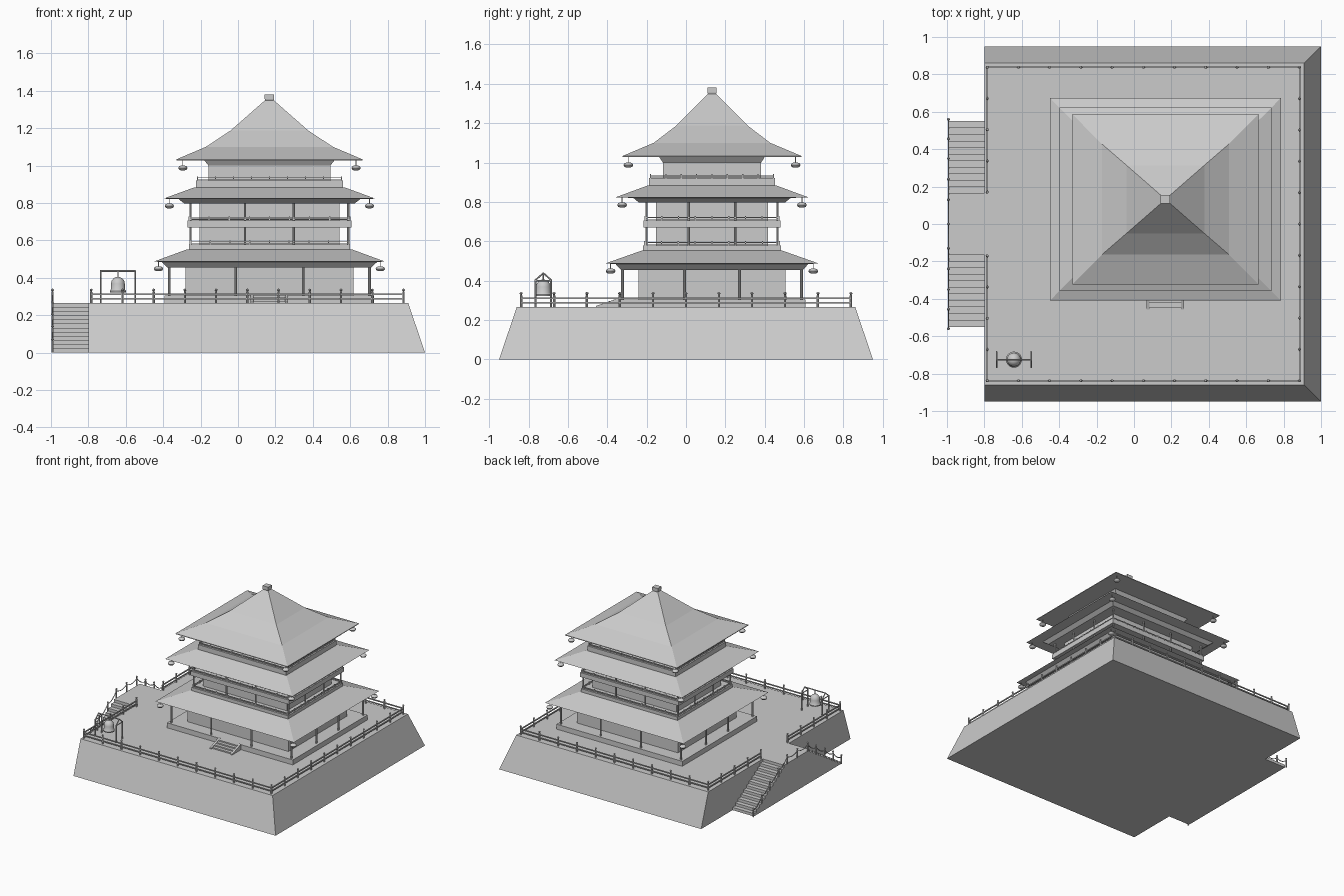
import bpy, bmesh, math
from mathutils import Vector, Matrix

if "Cube" in bpy.data.objects:
    bpy.data.objects.remove(bpy.data.objects["Cube"])

CX, CY = 0.168, 0.132      # pavilion centre
Z0 = 0.265                 # terrace top


def finish(bm, name, smooth=False):
    bmesh.ops.recalc_face_normals(bm, faces=bm.faces)
    me = bpy.data.meshes.new(name)
    bm.to_mesh(me)
    bm.free()
    ob = bpy.data.objects.new(name, me)
    bpy.context.collection.objects.link(ob)
    if smooth:
        bpy.context.view_layer.objects.active = ob
        ob.select_set(True)
        bpy.ops.object.shade_smooth_by_angle(angle=math.radians(40))
        ob.select_set(False)
    return ob


def loft(bm, rings):
    """Closed solid through rings of points."""
    vs = [[bm.verts.new(p) for p in r] for r in rings]
    n = len(vs[0])
    for a, b in zip(vs, vs[1:]):
        for i in range(n):
            j = (i + 1) % n
            bm.faces.new((a[i], a[j], b[j], b[i]))
    bm.faces.new(vs[0][::-1])
    bm.faces.new(vs[-1])


def rect(x0, x1, y0, y1, z):
    return [(x0, y0, z), (x1, y0, z), (x1, y1, z), (x0, y1, z)]


def box(bm, x0, x1, y0, y1, z0, z1):
    loft(bm, [rect(x0, x1, y0, y1, z0), rect(x0, x1, y0, y1, z1)])


def tier(name, levels):
    """Stack of rectangles (half x, half y, z) about the pavilion centre."""
    bm = bmesh.new()
    loft(bm, [rect(CX - a, CX + a, CY - b, CY + b, z) for a, b, z in levels])
    return finish(bm, name)


def lathe(bm, x, y, prof, n=12):
    loft(bm, [[(x + r * math.cos(2 * math.pi * i / n), y + r * math.sin(2 * math.pi * i / n), z)
               for i in range(n)] for r, z in prof])


def bar(bm, a, b, r, n=6):
    a, b = Vector(a), Vector(b)
    d = b - a
    m = Matrix.Translation((a + b) / 2) @ d.to_track_quat('Z', 'Y').to_matrix().to_4x4()
    bmesh.ops.create_cone(bm, cap_ends=True, segments=n, radius1=r, radius2=r,
                          depth=d.length, matrix=m)


def post(bm, x, y, z, h=0.077):
    lathe(bm, x, y, [(.006, z), (.006, z + h - .017), (.003, z + h - .015),
                     (.008, z + h - .008), (.006, z + h - .003), (.001, z + h)], 8)


# terrace with battered walls on three sides
bm = bmesh.new()
loft(bm, [rect(-.8, 1, -.95, .95, 0), rect(-.8, .91, -.86, .86, Z0)])
finish(bm, "terrace")

# two side stairs meeting at a landing
bm = bmesh.new()
N = 12
box(bm, -.99, -.8, -.13, .13, 0, Z0)
for s in (-1, 1):
    for i in range(N):
        y0, y1 = sorted((s * (.13 + .42 * i / N), s * (.13 + .42 * (i + 1) / N)))
        box(bm, -.99, -.8, y0, y1, 0, Z0 * (N - i) / N)
finish(bm, "side_stairs")

# stair posts joined by sagging rails
bm = bmesh.new()
pts = [(.56, 0), (.455, .07), (.35, .135), (.24, .2), (.13, Z0), (0, Z0)]
pts += [(-y, z) for y, z in pts[-2::-1]]
for y, z in pts:
    post(bm, -.992, y, z)
for (ya, za), (yb, zb) in zip(pts, pts[1:]):
    c = []
    for k in range(6):
        t = k / 5
        c.append((-.992, ya + (yb - ya) * t, za + (zb - za) * t + .055 - .07 * t * (1 - t)))
    for p, q in zip(c, c[1:]):
        bar(bm, p, q, .003)
finish(bm, "stair_railing")

# terrace railing, with a gap at the landing
bm = bmesh.new()
X0, X1, Y = -.785, .885, .838
runs = [((X0, -Y), (X1, -Y), 10), ((X1, -Y), (X1, Y), 10), ((X1, Y), (X0, Y), 10),
        ((X0, Y), (X0, .17), 4), ((X0, -.17), (X0, -Y), 4)]
for a, b, n in runs:
    for i in range(n + 1):
        t = i / n
        post(bm, a[0] + (b[0] - a[0]) * t, a[1] + (b[1] - a[1]) * t, Z0)
    for h in (.022, .046):
        x0, x1 = sorted((a[0], b[0]))
        y0, y1 = sorted((a[1], b[1]))
        box(bm, x0 - .004, x1 + .004, y0 - .004, y1 + .004, Z0 + h - .004, Z0 + h + .004)
finish(bm, "terrace_railing")

# pavilion plinth, walls, balconies and roofs
tier("plinth", [(.56, .475, Z0), (.56, .475, .305)])
tier("lower_wall", [(.45, .373, .305), (.45, .373, .47)])
tier("lower_roof", [(.545, .462, .455), (.575, .49, .484), (.617, .542, .487),
                    (.44, .358, .552), (.43, .35, .552), (.43, .35, .578)])
tier("middle_wall", [(.374, .284, .578), (.374, .284, .81)])
tier("middle_balcony", [(.438, .348, .67), (.438, .348, .705)])
tier("middle_roof", [(.455, .372, .797), (.485, .4, .82), (.567, .49, .823),
                     (.405, .33, .882), (.393, .32, .882), (.393, .32, .92)])
tier("upper_wall", [(.326, .25, .92), (.326, .25, 1.0), (.348, .268, 1.028)])
tier("upper_roof", [(.498, .455, 1.028), (.498, .455, 1.033), (.34, .296, 1.1),
                    (.208, .182, 1.187), (.02, .018, 1.352)])
tier("roof_finial", [(.02, .018, 1.34), (.025, .023, 1.355), (.025, .023, 1.38)])

# columns around each gallery
bm = bmesh.new()
for hx, hy, ix, iy, z0, z1, r in ((.535, .455, .18, .14, .305, .465, .007),
                                  (.422, .333, .13, .118, .578, .805, .006)):
    spots = {(sx * a, sy * b) for sx in (-1, 1) for sy in (-1, 1)
             for a, b in ((hx, hy), (ix, hy), (hx, iy))}
    for x, y in sorted(spots):
        bar(bm, (CX + x, CY + y, z0), (CX + x, CY + y, z1), r, 8)
finish(bm, "columns", True)

# low balcony rails
bm = bmesh.new()
for hx, hy, z in ((.422, .342, .578), (.43, .34, .705), (.385, .312, .92)):
    for s in (-1, 1):
        for i in range(9):
            t = -1 + i / 4
            for x, y in ((t * hx, s * hy), (s * hx, t * hy)):
                x, y = CX + x, CY + y
                box(bm, x - .003, x + .003, y - .003, y + .003, z, z + .022)
        for h in (.007, .015):
            y, x = CY + s * hy, CX + s * hx
            box(bm, CX - hx, CX + hx, y - .002, y + .002, z + h - .002, z + h + .002)
            box(bm, x - .002, x + .002, CY - hy, CY + hy, z + h - .002, z + h + .002)
finish(bm, "balcony_rails")

# small lanterns hanging from the eave corners
bm = bmesh.new()
for dx, dy, z, ze in ((.593, .515, .448, .492), (.535, .457, .784, .832), (.463, .425, .987, 1.04)):
    for sx in (-1, 1):
        for sy in (-1, 1):
            x, y = CX + sx * dx, CY + sy * dy
            lathe(bm, x, y, [(.01, z - .013), (.02, z - .009), (.025, z), (.02, z + .009), (.01, z + .013)])
            bar(bm, (x, y, z + .01), (x, y, ze), .002)
finish(bm, "eave_lanterns", True)

# front steps between sloping cheeks
bm = bmesh.new()
yf = CY - .475
for i in range(4):
    box(bm, CX - .085, CX + .085, yf - .026 * (i + 1), yf - .026 * i, Z0, .305 - .01 * i)
for s in (-1, 1):
    x = CX + s * .092
    loft(bm, [[(u, yf, Z0), (u, yf - .115, Z0), (u, yf - .115, Z0 + .006), (u, yf, .31)]
              for u in (x - .008, x + .008)])
finish(bm, "front_steps")

# bell frame
BX, BY = -.642, -.725
bm = bmesh.new()
for s in (-1, 1):
    x = BX + s * .092
    for t in (-1, 1):
        bar(bm, (x, BY + t * .04, Z0), (x, BY + t * .04, .405), .005)
        bar(bm, (x, BY + t * .043, .4), (x, BY, .438), .004)
    bar(bm, (x, BY - .042, .4), (x, BY + .042, .4), .004)
bar(bm, (BX - .095, BY, .437), (BX + .095, BY, .437), .005)
bar(bm, (BX, BY, .4), (BX, BY, .437), .004)
finish(bm, "bell_frame")

# bell
bm = bmesh.new()
lathe(bm, BX, BY, [(.042, .322), (.043, .33), (.037, .338), (.037, .368),
                   (.033, .385), (.022, .398), (.008, .405)], 20)
finish(bm, "bell", True)
